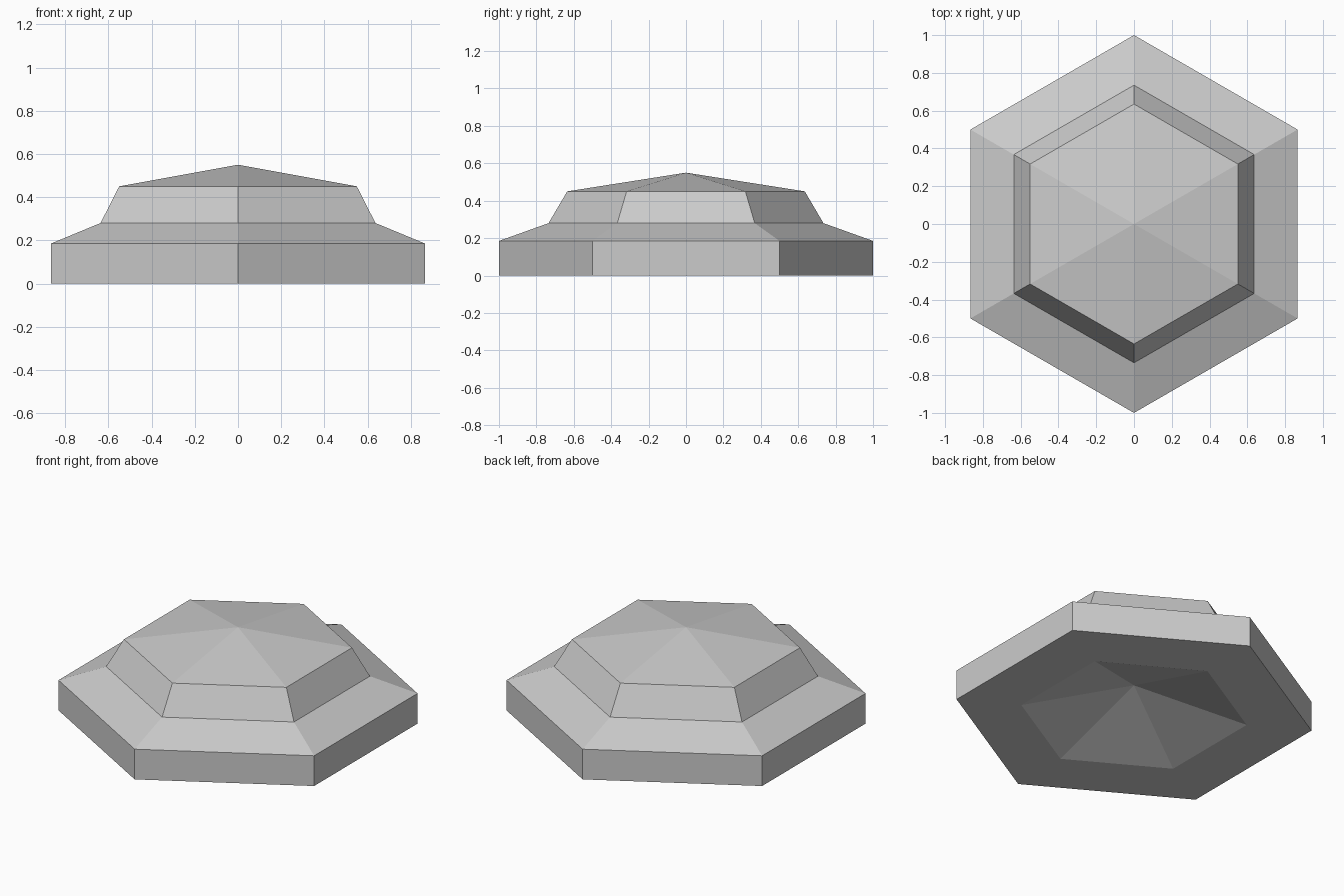
import bpy
import bmesh
from math import cos, sin, tau

cube = bpy.data.objects.get("Cube")
if cube:
    bpy.data.objects.remove(cube, do_unlink=True)

SIDES = 6

grey = bpy.data.materials.new("stone_grey")
grey.use_nodes = True
color = (0.6, 0.6, 0.6, 1)
grey.diffuse_color = color
grey.node_tree.nodes["Principled BSDF"].inputs["Base Color"].default_value = color


def turned_prism(name, profile):
    """Revolve a (radius, height) profile in flat sides; zero radius is a tip."""
    bm = bmesh.new()
    rings = []
    for r, z in profile:
        count = SIDES if r else 1
        rings.append([bm.verts.new((r * sin(tau * i / SIDES), r * cos(tau * i / SIDES), z))
                      for i in range(count)])
    for a, b in zip(rings, rings[1:]):
        for i in range(SIDES):
            j = (i + 1) % SIDES
            corners = [a[i % len(a)], a[j % len(a)], b[j % len(b)], b[i % len(b)]]
            bm.faces.new(list(dict.fromkeys(corners)))
    bmesh.ops.recalc_face_normals(bm, faces=bm.faces)
    mesh = bpy.data.meshes.new(name)
    bm.to_mesh(mesh)
    bm.free()
    mesh.materials.append(grey)
    obj = bpy.data.objects.new(name, mesh)
    bpy.context.collection.objects.link(obj)
    return obj


# Hexagonal body: hollow underside, plinth wall, sloped shoulder, collar, low peak
turned_prism("hexagonal_cap", [
    (0, 0.19), (0.635, 0), (1, 0),
    (1, 0.185), (0.735, 0.28),
    (0.635, 0.45), (0, 0.55),
])
